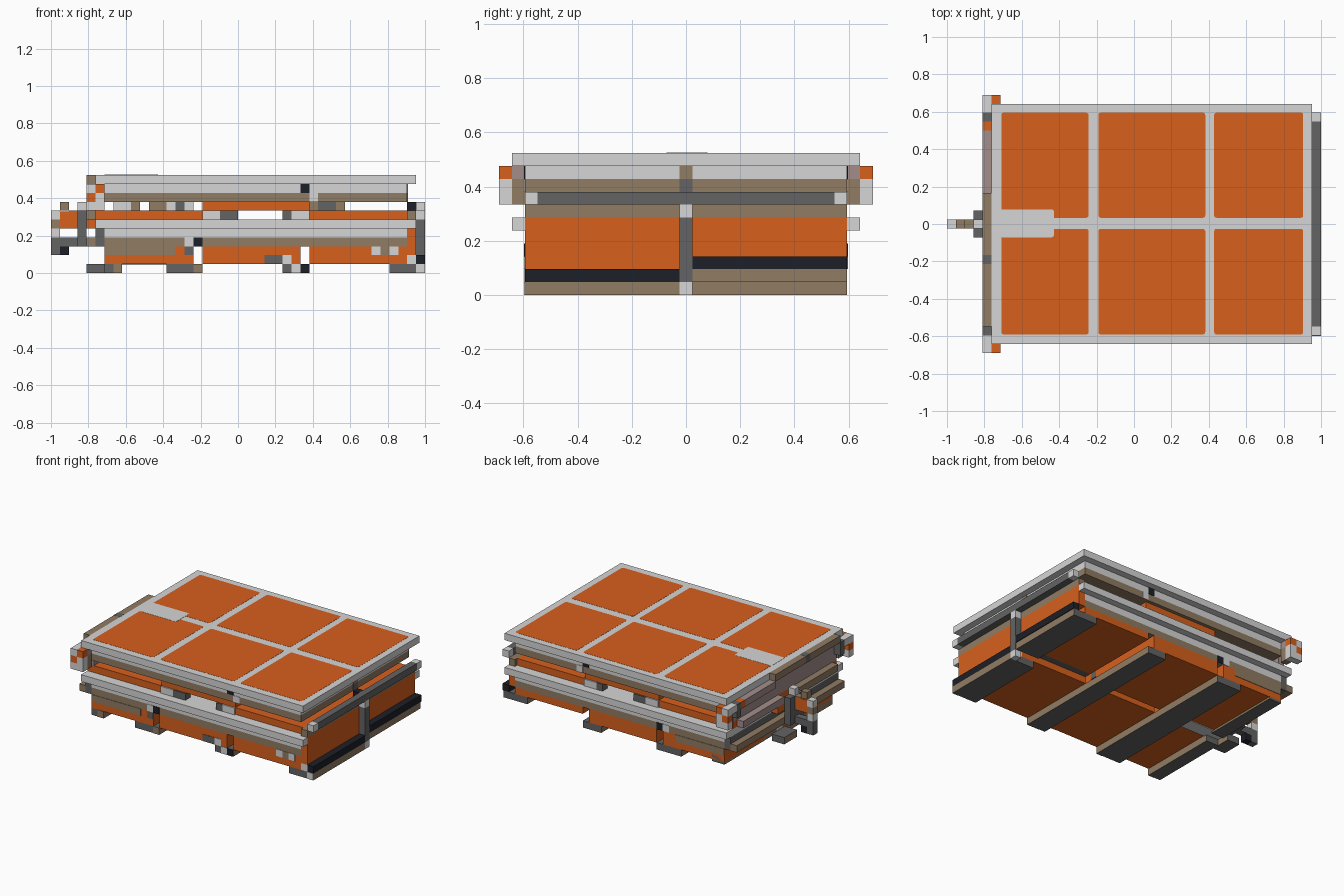
import bpy
import bmesh

cube = bpy.data.objects.get("Cube")
if cube:
    bpy.data.objects.remove(cube)

U = 1 / 21      # one block
HALF = 12.5     # half depth of the body, in blocks
RIM = 13.5      # half depth of the rims, in blocks


def material(name, r, g, b):
    m = bpy.data.materials.new(name)
    m.use_nodes = True
    m.diffuse_color = (r, g, b, 1)
    m.node_tree.nodes["Principled BSDF"].inputs["Base Color"].default_value = (r, g, b, 1)
    return m


orange = material("orange", .68, .115, .012)
light = material("light grey", .67, .67, .67)
brown = material("brown", .28, .20, .125)
dark = material("dark grey", .125, .125, .125)
navy = material("near black", .012, .014, .02)
mauve = material("mauve grey", .36, .27, .26)


def box(name, mat, x, y, z, side_mat=None, corner=0):
    """Block from (min, max) pairs in block units; side_mat colours the faces along x."""
    bm = bmesh.new()
    bmesh.ops.create_cube(bm, size=1)
    for v in bm.verts:
        for axis, span in enumerate((x, y, z)):
            v.co[axis] = U * (span[0] if v.co[axis] < 0 else span[1])
    if corner:
        upright = [e for e in bm.edges
                   if abs(e.verts[0].co.x - e.verts[1].co.x) < U / 2
                   and abs(e.verts[0].co.y - e.verts[1].co.y) < U / 2]
        bmesh.ops.bevel(bm, geom=upright, offset=corner * U, segments=3,
                        profile=.5, affect='EDGES')
    mesh = bpy.data.meshes.new(name)
    mesh.materials.append(mat)
    if side_mat:
        mesh.materials.append(side_mat)
        bm.normal_update()
        for f in bm.faces:
            f.material_index = int(abs(f.normal.x) > .5)
    bm.to_mesh(mesh)
    bm.free()
    ob = bpy.data.objects.new(name, mesh)
    bpy.context.scene.collection.objects.link(ob)
    return ob


def level(z, count=1):
    return (z, z + count)


def both(name, mat, x, y, z):
    """The same block on the front and the back."""
    box("front_" + name, mat, x, (-y[1], -y[0]), z)
    box("back_" + name, mat, x, y, z)


full = (-HALF, HALF)
wide = (-RIM, RIM)
middle = (-.5, .5)
front_half = (-HALF, -.5)
back_half = (.5, HALF)
face = (HALF, HALF + .06)
body = (-15, 19)
bays = [(-15, -5), (-4, 7), (8, 19)]

# Top slab, stepped underneath
box("top_slab", light, (-16, 20), wide, level(10))
box("top_slab_step", light, body, full, level(9))
box("top_slab_base", brown, body, full, level(8))

# Painted panels with rounded corners and the notch plate
for i, x in enumerate([(-14.9, -5.1), (-4, 8), (9, 19)]):
    for side, y in (("front", (-12.4, -.55)), ("back", (.7, HALF))):
        box(f"{side}_top_panel_{i}", orange, x, y, (11, 11.02), corner=.25)
box("top_notch", light, (-15, -9), (-1.5, 1.65), (11.01, 11.04), corner=.25)

# Middle plates standing between the two slabs
for i, (x, z) in enumerate([((-16, -4), 6), ((-4, 8), 7), ((8, 19), 6)]):
    box(f"middle_plate_{i}", orange, x, (-12, 12), level(z))

# Lower slab, stepped like the top one
box("lower_slab", light, (-16, 19), wide, level(5))
both("lower_rim_end", light, (19, 20), (HALF, RIM), level(5))
box("lower_slab_step", light, body, full, level(4))
box("lower_slab_base", brown, body, full, level(3))

# Hanging trays; the back end one sits a block higher
for i, x in enumerate(bays):
    box(f"front_tray_{i}", orange, x, front_half, (1, 3))
    box(f"back_tray_{i}", orange, x, back_half, (2 if i > 1 else 1, 3))
    box(f"tray_spine_{i}", dark, x, middle, level(2))
both("tray_edge", brown, (-15, -7), face, (2, 3))
for x, mat, z in [(-6, dark, 2), (15, light, 2), (16, brown, 2), (17, light, 2),
                  (3, dark, 1), (4, dark, 1), (5, light, 1)]:
    box(f"tray_tab_{x}", mat, level(x), (-HALF - .06, -HALF), level(z))
box("spine_arm", light, (-15, -5), (-1, 1), (.9, 2))

# Skids: dark with brown long sides
for name, x, y, z in [("left_front", (-15, -13), front_half, 0),
                      ("left_back", (-15, -13), back_half, 0.7),
                      ("inner_left", (-8, -4), full, 0),
                      ("inner_right", (5, 8), full, 0),
                      ("right_front", (17, 21), front_half, 0),
                      ("right_back", (17, 20.9), back_half, 1)]:
    box(name + "_skid", dark, x, y, level(z), brown)
box("hitch_skid", dark, (-17, -15), (-1.5, 1.5), level(0), brown)
for x, mat in [(-14, brown), (-5, brown), (6, light), (7, navy), (20, light)]:
    box(f"skid_cap_{x}", mat, level(x), (-HALF - .06, -HALF), level(0))

# Right end wall, its strips, centre pole and handle bar
box("front_end_wall", orange, (19, 20), front_half, (2, 6))
box("back_end_wall", orange, (19, 20), back_half, (3, 6))
box("end_wall_cap", brown, (19, 20), full, level(6))
box("front_end_strip", navy, (20, 21), front_half, level(1))
box("front_strip_backing", light, (19, 20), front_half, level(1))
box("back_end_strip", navy, (20, 21), back_half, level(2))
box("pole_foot", light, (20, 21), middle, level(0))
box("pole", dark, (20, 21), middle, (1, 6))
box("pole_head", light, (20, 21), middle, level(6))
box("handle_bar", dark, (20, 21), (-11.5, 11.5), level(7))
both("handle_end", light, (20, 21), (11.5, HALF), level(7))
box("upper_pole", dark, (19, 19.1), middle, level(8))
box("upper_pole_head", brown, (19, 19.1), middle, level(9))
box("handle_link", navy, (19, 20), middle, level(7))

# Latches along the long sides
both("upper_latch", navy, (7, 8), face, level(9))
both("upper_catch", light, (8, 9), face, level(8))
both("lower_latch", navy, (-5, -4), face, level(3))
both("lower_catch", light, (-6, -5), face, level(3))

# Outer supports under the raised plate
for x, count, mat in [(-4, 2, light), (-2, 2, dark), (5, 1, dark), (6, 2, light)]:
    both(f"support_{x}", mat, level(x, count), (11, 12.2), level(6))

# Inner spacers under the top slab
for x, count, mat in [(-14, 2, light), (-12, 1, brown), (-10, 2, brown), (-8, 1, light),
                      (-7, 1, dark), (-6, 1, light), (8, 1, brown), (9, 2, dark),
                      (11, 1, brown)]:
    box(f"spacer_{x}", mat, level(x, count), (-1, 1), level(7))

# Left end corner posts, each with a stack of small blocks
both("corner_top", mauve, (-16, -15), (HALF, RIM), level(9))
both("corner_post", brown, (-16, -15), (HALF, RIM), (7, 9))
both("corner_block", dark, (-17, -16), (11.5, HALF), (8, 10))
both("corner_tip", light, (-17, -16), (HALF, 14.5), level(9))
both("corner_knob", orange, (-16, -15), (RIM, 14.5), level(9))
both("corner_stop", orange, (-17, -16), (RIM, 14.5), level(8))
both("corner_bracket", light, (-16, -15), (RIM, 14.5), (7, 9))
both("corner_foot", light, (-17, -16), (RIM, 14.5), level(7))

# Left end bars
box("left_top_bar", brown, (-17, -16), (-11.5, 3.5), level(10))
box("left_bar_clip", dark, (-17.02, -16), (-4.5, -3.5), (10, 11.02))
box("left_upper_bar", mauve, (-17, -16), (3.5, 10.5), level(9))
box("left_upper_clip", orange, (-17, -16), (10.5, 11.5), level(9))
box("left_inner_wall", mauve, (-16, -15), (-12, 12), (7, 10))
box("left_middle_bar", brown, (-17, -16), (-11, -1.5), level(6))
box("left_middle_rail", mauve, (-17, -16), (1.5, 11), level(6))
box("left_lower_bar", brown, (-17, -16), full, level(3))
box("left_lower_wall", dark, (-16, -15), full, (3, 5))
box("left_lower_edge", orange, (-17, -16), (-3, 3), level(5))

# Hitch at the left end
box("hitch_mount", dark, (-18, -17), (-1.5, 1.5), (3, 7))
box("hitch_mount_cap", light, (-18, -17), middle, level(7))
box("hitch_bolt", brown, (-20, -19), middle, level(7))
box("hitch_cap", brown, (-19, -18), middle, (6.9, 7))
box("hitch_arm", orange, (-20, -18), middle, (5, 6.9))
box("hitch_tip", light, (-21, -20), middle, level(6))
box("hitch_tip_core", brown, (-21, -20), middle, level(5))
box("hitch_tip_base", light, (-21, -20), middle, level(4))
box("hitch_brace", dark, (-20, -18), middle, level(3))
box("hitch_hook", dark, (-21, -20), middle, (2, 4))
box("hitch_foot", navy, (-20, -19), middle, level(2))
